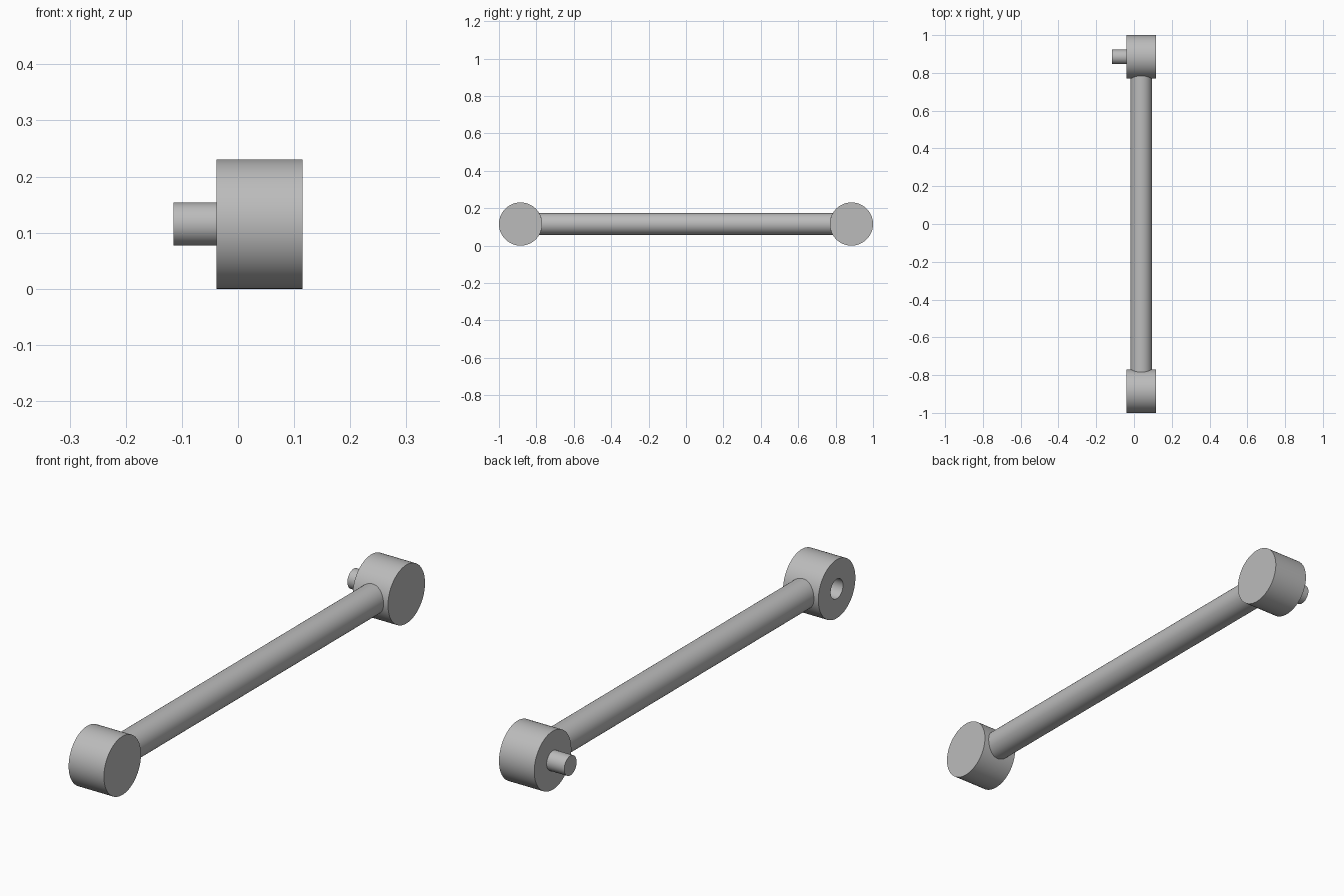
import bpy
import bmesh
from math import pi, radians
from mathutils import Matrix, Vector

default = bpy.data.objects.get("Cube")
if default:
    bpy.data.objects.remove(default, do_unlink=True)

U = 2 / 52            # base unit: the arm is 52 units long
BOSS_R = 3 * U        # end boss radius
PIN_R = U             # pin and socket radius
ROD_R = 1.5 * U
BOSS_Y = 1 - BOSS_R   # boss centre distance from the middle
OUTER, INNER = 3 * U, -U   # boss faces along x
SEGMENTS = 96

grey = bpy.data.materials.new("plain grey")
grey.use_nodes = True
colour = (0.5, 0.5, 0.5, 1)
grey.diffuse_color = colour
grey.node_tree.nodes["Principled BSDF"].inputs["Base Color"].default_value = colour


def lathe(name, profile, axis, centre):
    """Revolve (distance along axis, radius) points about an axis."""
    bm = bmesh.new()
    verts = [bm.verts.new((r, 0, d)) for d, r in profile]
    edges = [bm.edges.new(pair) for pair in zip(verts, verts[1:])]
    bmesh.ops.spin(bm, geom=verts + edges, cent=(0, 0, 0), axis=(0, 0, 1),
                   angle=2 * pi, steps=SEGMENTS, use_duplicate=False)
    bmesh.ops.remove_doubles(bm, verts=bm.verts, dist=1e-5)
    bmesh.ops.recalc_face_normals(bm, faces=bm.faces)
    turn = Vector((0, 0, 1)).rotation_difference(Vector(axis)).to_matrix().to_4x4()
    bm.transform(Matrix.Translation(centre) @ turn)
    mesh = bpy.data.meshes.new(name)
    bm.to_mesh(mesh)
    bm.free()
    mesh.materials.append(grey)
    obj = bpy.data.objects.new(name, mesh)
    bpy.context.collection.objects.link(obj)
    bpy.ops.object.select_all(action="DESELECT")
    obj.select_set(True)
    bpy.context.view_layer.objects.active = obj
    bpy.ops.object.shade_smooth_by_angle(angle=radians(30))
    return obj


def boss_profile(step):
    """Boss whose inner face carries a pin (step < 0) or a blind socket (step > 0)."""
    return [(INNER + step, 0), (INNER + step, PIN_R), (INNER, PIN_R),
            (INNER, BOSS_R), (OUTER, BOSS_R), (OUTER, 0)]


# End bosses: socket at the front, pin at the back
lathe("front_socket_boss", boss_profile(2 * U), (1, 0, 0), (0, -BOSS_Y, BOSS_R))
lathe("back_pin_boss", boss_profile(-2 * U), (1, 0, 0), (0, BOSS_Y, BOSS_R))

# Connecting rod, its ends buried in the bosses
half = BOSS_Y - 1.5 * U
lathe("connecting_rod", [(-half, 0), (-half, ROD_R), (half, ROD_R), (half, 0)],
      (0, 1, 0), (U, 0, BOSS_R))
